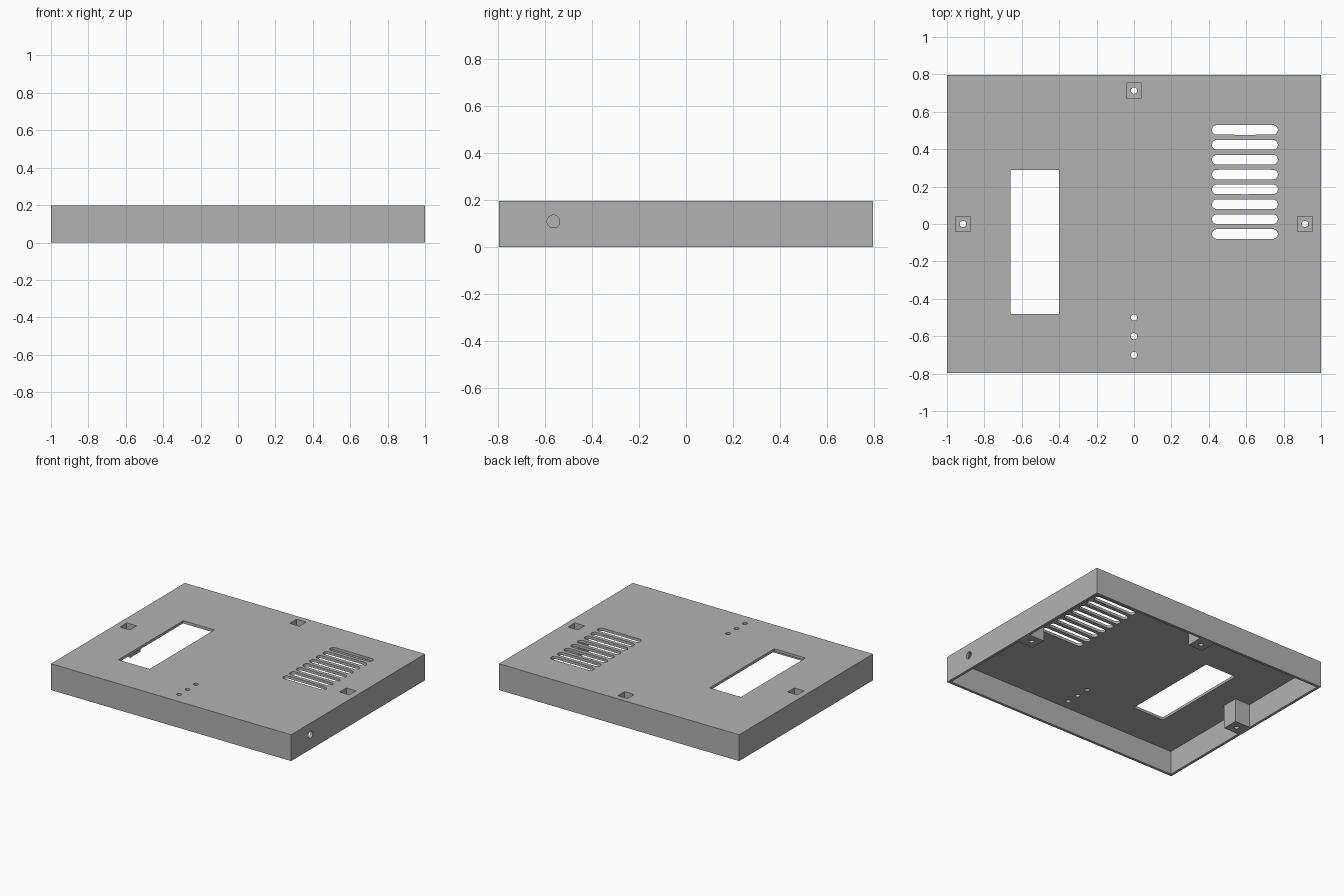
import bpy
import bmesh
from mathutils import Matrix, Vector

default = bpy.data.objects.get("Cube")
if default:
    bpy.data.objects.remove(default, do_unlink=True)

# Overall sizes
HX, HY, H = 1.0, 0.796, 0.198
WALL = 0.02
HOLE_R = 0.017

grey = bpy.data.materials.new("plain grey")
grey.use_nodes = True
colour = (0.45, 0.45, 0.45, 1)
grey.diffuse_color = colour
grey.node_tree.nodes["Principled BSDF"].inputs["Base Color"].default_value = colour


def make_object(name, bm):
    bmesh.ops.recalc_face_normals(bm, faces=bm.faces)
    mesh = bpy.data.meshes.new(name)
    bm.to_mesh(mesh)
    bm.free()
    mesh.materials.append(grey)
    obj = bpy.data.objects.new(name, mesh)
    bpy.context.collection.objects.link(obj)
    return obj


def box(name, low, high):
    low, high = Vector(low), Vector(high)
    bm = bmesh.new()
    bmesh.ops.create_cube(bm, size=1, matrix=Matrix.Translation((low + high) / 2)
                          @ Matrix.Diagonal((*(high - low), 1)))
    return make_object(name, bm)


def cylinder(name, centre, radius, depth, axis="Z", stretch=0):
    """Cylinder; stretch pulls its two halves apart along x into a slot."""
    bm = bmesh.new()
    bmesh.ops.create_cone(bm, cap_ends=True, segments=32, radius1=radius,
                          radius2=radius, depth=depth)
    if stretch:
        bmesh.ops.bisect_plane(bm, geom=bm.verts[:] + bm.edges[:] + bm.faces[:],
                               plane_co=(0, 0, 0), plane_no=(1, 0, 0))
        for v in bm.verts:
            if abs(v.co.x) > 1e-5:
                v.co.x += stretch if v.co.x > 0 else -stretch
    turn = Matrix.Rotation(1.5707963, 4, "Y") if axis == "X" else Matrix()
    bmesh.ops.transform(bm, matrix=Matrix.Translation(centre) @ turn, verts=bm.verts)
    return make_object(name, bm)


def combine(target, tool, operation):
    mod = target.modifiers.new(operation.lower(), "BOOLEAN")
    mod.operation = operation
    mod.solver = "EXACT"
    mod.object = tool
    bpy.context.view_layer.objects.active = target
    bpy.ops.object.modifier_apply(modifier=mod.name)
    bpy.data.objects.remove(tool, do_unlink=True)


# Open-bottomed shell
case = box("case_lid", (-HX, -HY, 0), (HX, HY, H))
combine(case, box("cavity", (WALL - HX, WALL - HY, -0.1),
                  (HX - WALL, HY - WALL, H - WALL)), "DIFFERENCE")

# Hollow screw posts on the two sides and the back
POST, RECESS = 0.06, 0.04
for cx, cy in ((-0.915, 0), (0.915, 0), (0, 0.713)):
    low, high = [cx - POST, cy - POST, 0], [cx + POST, cy + POST, H - WALL / 2]
    # Run each post into the middle of its wall
    if cx < 0:
        low[0] = WALL / 2 - HX
    elif cx > 0:
        high[0] = HX - WALL / 2
    else:
        high[1] = HY - WALL / 2
    combine(case, box("post", low, high), "UNION")
    combine(case, box("recess", (cx - RECESS, cy - RECESS, WALL),
                      (cx + RECESS, cy + RECESS, H + 0.1)), "DIFFERENCE")
    combine(case, cylinder("screw_hole", (cx, cy, 0), HOLE_R, 0.1), "DIFFERENCE")

# Display window
combine(case, box("window", (-0.66, -0.48, 0.1), (-0.4, 0.29, 0.3)), "DIFFERENCE")

# Ventilation slots
for i in range(8):
    y = 0.503 - i * 0.0795
    combine(case, cylinder("slot", (0.593, y, H), 0.026, 0.1, stretch=0.15), "DIFFERENCE")

# Indicator light holes
for y in (-0.5, -0.6, -0.7):
    combine(case, cylinder("light_hole", (0, y, H), HOLE_R, 0.1), "DIFFERENCE")

# Cable hole in the side wall
combine(case, cylinder("cable_hole", (HX, -0.565, 0.11), 0.027, 0.1, axis="X"), "DIFFERENCE")

# Smooth the round holes while keeping the corners crisp
bpy.ops.object.select_all(action="DESELECT")
case.select_set(True)
bpy.context.view_layer.objects.active = case
bpy.ops.object.shade_smooth_by_angle(angle=0.5)
